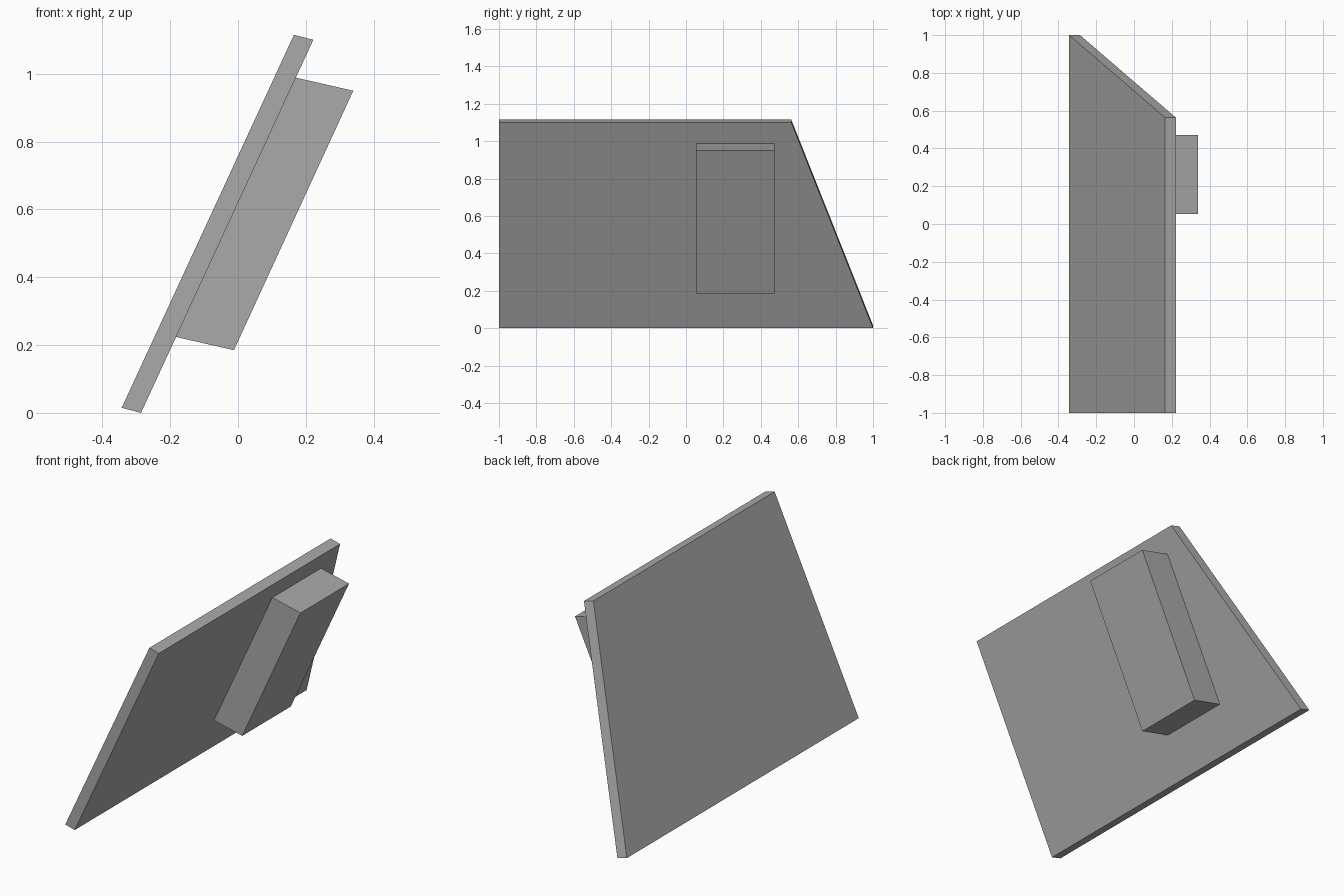
import bpy
import bmesh
from mathutils import Vector

cube = bpy.data.objects.get("Cube")
if cube:
    bpy.data.objects.remove(cube, do_unlink=True)

grey = bpy.data.materials.new("plain grey")
grey.use_nodes = True
colour = (0.4, 0.4, 0.4, 1)
grey.diffuse_color = colour
grey.node_tree.nodes["Principled BSDF"].inputs["Base Color"].default_value = colour


def slab(name, outline, offset):
    """Extrude a flat outline along an offset into a solid part."""
    bm = bmesh.new()
    face = bm.faces.new([bm.verts.new(p) for p in outline])
    extruded = bmesh.ops.extrude_face_region(bm, geom=[face], use_keep_orig=True)
    moved = [g for g in extruded["geom"] if isinstance(g, bmesh.types.BMVert)]
    bmesh.ops.translate(bm, verts=moved, vec=Vector(offset))
    bmesh.ops.recalc_face_normals(bm, faces=bm.faces)
    mesh = bpy.data.meshes.new(name)
    bm.to_mesh(mesh)
    bm.free()
    mesh.materials.append(grey)
    obj = bpy.data.objects.new(name, mesh)
    bpy.context.collection.objects.link(obj)
    return obj


# Leaning panel with one slanted end
slab("leaning_panel",
     [(-0.343, -1, 0.015), (-0.343, 1, 0.015),
      (0.165, 0.563, 1.115), (0.165, -1, 1.115)],
     (0.057, 0, -0.015))

# Block fixed to the underside of the panel
near, far = 0.053, 0.472
slab("backing_block",
     [(-0.183, near, 0.224), (-0.183, far, 0.224),
      (0.169, far, 0.989), (0.169, near, 0.989)],
     (0.171, 0, -0.039))
